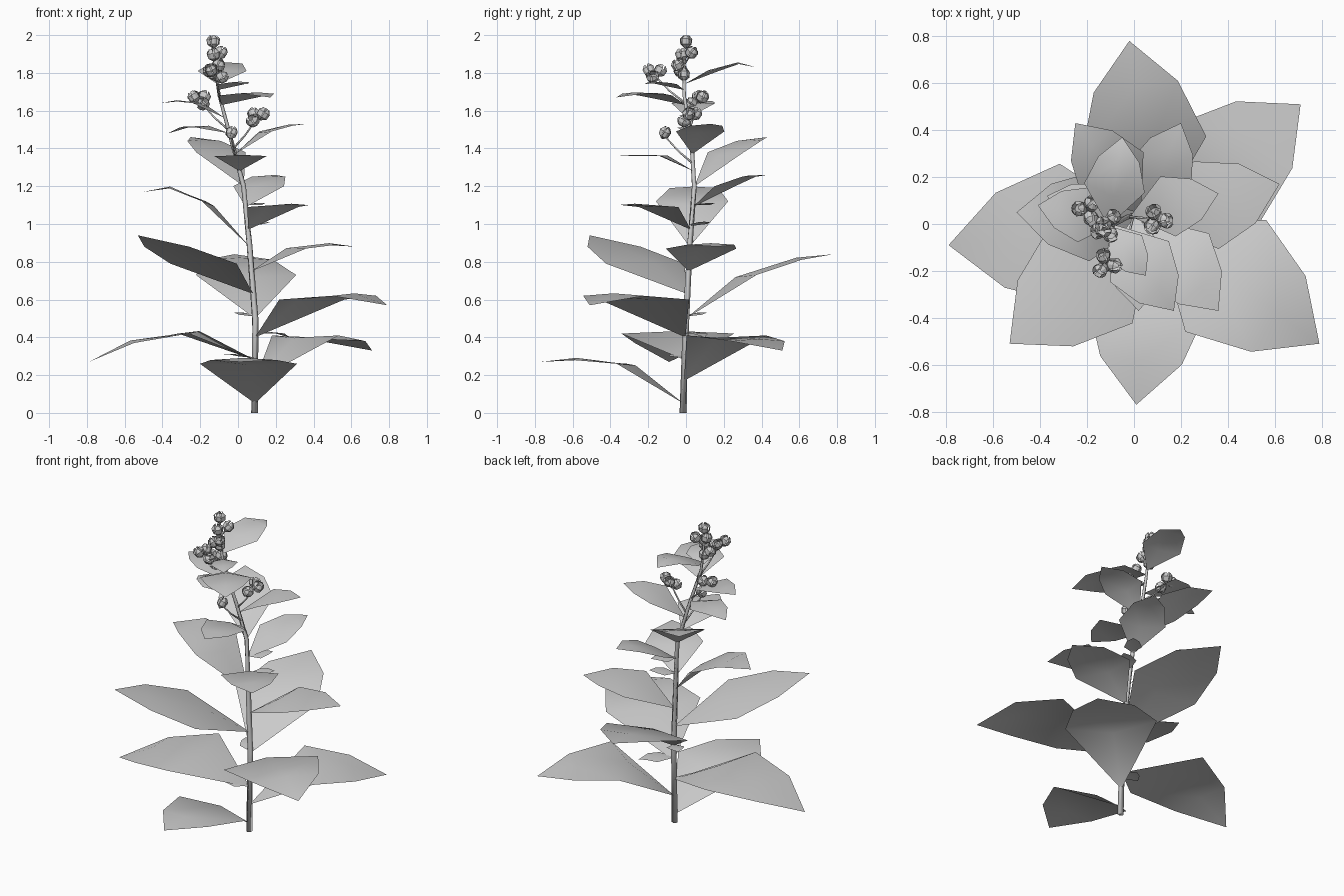
import bpy, bmesh, math, random
from mathutils import Vector

random.seed(4)
cube = bpy.data.objects.get("Cube")
if cube:
    bpy.data.objects.remove(cube)

grey = bpy.data.materials.new("pale grey")
grey.use_nodes = True
colour = (0.6, 0.6, 0.6, 1)
grey.diffuse_color = colour
grey.node_tree.nodes["Principled BSDF"].inputs["Base Color"].default_value = colour

# Centre line of the stem, bottom to top
STEM = [Vector(p) for p in (
    (0.09, -0.015, 0), (0.09, 0, 0.5), (0.06, 0.02, 0.9), (0.03, 0.045, 1.2),
    (-0.03, 0.03, 1.42), (-0.1, -0.01, 1.68), (-0.12, -0.01, 1.82), (-0.13, 0, 1.95))]


def stem_at(z):
    """Point on the stem at a given height."""
    for a, b in zip(STEM, STEM[1:]):
        if z <= b.z:
            return a.lerp(b, (z - a.z) / (b.z - a.z))
    return STEM[-1].copy()


def finish(name, bm, smooth=True):
    mesh = bpy.data.meshes.new(name)
    bm.to_mesh(mesh)
    bm.free()
    mesh.materials.append(grey)
    for poly in mesh.polygons:
        poly.use_smooth = smooth
    obj = bpy.data.objects.new(name, mesh)
    bpy.context.collection.objects.link(obj)


def tube(name, points, start, end, sides=5):
    """Tapered round stalk through the points."""
    bm = bmesh.new()
    rings = []
    for i, p in enumerate(points):
        before, after = points[max(i - 1, 0)], points[min(i + 1, len(points) - 1)]
        turn = (after - before).to_track_quat('Z', 'Y')
        radius = start + (end - start) * i / (len(points) - 1)
        rings.append([bm.verts.new(p + turn @ Vector((
            radius * math.cos(k * math.tau / sides),
            radius * math.sin(k * math.tau / sides), 0))) for k in range(sides)])
    for low, high in zip(rings, rings[1:]):
        for k in range(sides):
            n = (k + 1) % sides
            bm.faces.new((low[k], low[n], high[n], high[k]))
    bm.faces.new(rings[0][::-1])
    bm.faces.new(rings[-1])
    finish(name, bm)


def leaf(name, base_z, x, y, z, z_wide, z_outer):
    """Pointed blade: a wide row, a narrower outer row and a tip, arched over the midrib."""
    base, tip = stem_at(base_z), Vector((x, y, z))
    along = Vector((x - base.x, y - base.y, 0))
    size = along.length
    across = Vector((-along.y, along.x, 0))
    up = Vector((0, 0, size))
    wide_mid, outer_mid = base + along * 0.43, base + along * 0.75
    wide_mid.z, outer_mid.z = z_wide, z_outer
    bm = bmesh.new()
    root, point = bm.verts.new(base), bm.verts.new(tip)
    wide, outer = [[bm.verts.new(p) for p in (mid + across * w, rib, mid - across * w)]
                   for mid, rib, w in (
                       (wide_mid, base.lerp(wide_mid, 0.78) + up * 0.05, 0.34),
                       (outer_mid, outer_mid + up * 0.015, 0.23))]
    for i in range(2):
        bm.faces.new((root, wide[i + 1], wide[i]))
        bm.faces.new((wide[i], wide[i + 1], outer[i + 1], outer[i]))
        bm.faces.new((outer[i], outer[i + 1], point))
    finish(name, bm)


def bud(name, centre, lean, radius=0.036, petals=5):
    """Half-open flower of angular cupped petals of uneven size."""
    bm = bmesh.new()
    turn = lean.to_track_quat('Z', 'Y')
    spin = random.uniform(0, math.tau)
    profile = ((-1, 0.1, 0.5), (-0.4, 0.85, 0.6), (0.4, 0.95, 0.55), (0.95, 0.5, 0.35))
    for k in range(petals):
        middle = spin + k * math.tau / petals
        puff = random.uniform(0.85, 1.1)
        rows = []
        for height, reach, spread in profile:
            rows.append([bm.verts.new(centre + turn @ Vector((
                math.cos(middle + s * spread) * reach * puff,
                math.sin(middle + s * spread) * reach * puff, height)) * radius)
                for s in (-1, 0, 1)])
        for low, high in zip(rows, rows[1:]):
            for i in range(2):
                bm.faces.new((low[i], low[i + 1], high[i + 1], high[i]))
    finish(name, bm, smooth=False)


# Stem
tube("stem", STEM, 0.02, 0.005)

# Leaves: stem height, tip x y z, height of wide row, height of outer row
LARGE = [
    (0.05, 0.01, -0.77, 0.27, 0.26, 0.28),
    (0.17, 0.71, 0.51, 0.33, 0.41, 0.38),
    (0.28, -0.79, -0.09, 0.27, 0.42, 0.37),
    (0.40, 0.79, -0.51, 0.57, 0.6, 0.62),
    (0.50, -0.02, 0.78, 0.84, 0.73, 0.81),
    (0.63, -0.53, -0.51, 0.94, 0.79, 0.88),
    (0.75, 0.62, 0.17, 0.88, 0.87, 0.89),
    (0.88, -0.5, 0.05, 1.17, 1.12, 1.19),
    (0.97, 0.36, -0.37, 1.1, 1.09, 1.1),
    (1.09, 0.2, 0.43, 1.26, 1.2, 1.25)]
UPPER = [
    (1.2, -0.25, 0.43, 1.46, 1.38, 1.44),
    (1.28, 0.02, -0.37, 1.36, 1.36, 1.36),
    (1.37, 0.36, 0.13, 1.53, 1.49, 1.52),
    (1.48, -0.37, 0.12, 1.48, 1.51, 1.51),
    (1.56, -0.41, 0.08, 1.64, 1.64, 1.65),
    (1.63, 0.17, -0.37, 1.67, 1.68, 1.69),
    (1.74, -0.05, 0.37, 1.83, 1.81, 1.85),
    (1.71, 0.05, -0.22, 1.74, 1.74, 1.75)]
SMALL = [
    (0.29, -0.08, -0.06, 0.31, 0.3, 0.31),
    (0.42, 0.27, 0.1, 0.4, 0.42, 0.42),
    (0.51, -0.02, 0.11, 0.53, 0.52, 0.53),
    (0.99, 0.18, 0.12, 1.01, 1.0, 1.01),
    (1.1, 0.14, 0.16, 1.11, 1.1, 1.11)]
for kind, rows in (("large_leaf", LARGE), ("upper_leaf", UPPER), ("small_leaf", SMALL)):
    for number, row in enumerate(rows, 1):
        leaf(f"{kind}_{number}", *row)

# Side sprays: stem height and end of each flower stalk, with bud count and spread
SPRAYS = [
    (1.32, (-0.04, -0.12, 1.475), 1, 0.01),
    (1.4, (0.1, 0.02, 1.56), 3, 0.034),
    (1.5, (-0.2, 0.06, 1.65), 3, 0.034),
    (1.64, (-0.12, -0.17, 1.79), 3, 0.034)]
for number, (height, end, count, spread) in enumerate(SPRAYS, 1):
    start, end = stem_at(height), Vector(end)
    bend = start.lerp(end, 0.5) - Vector((0, 0, 0.01))
    tube(f"flower_stalk_{number}", [start, bend, end], 0.006, 0.004)
    for k in range(count):
        angle = k * math.tau / count + number
        side = Vector((math.cos(angle), math.sin(angle), 0.6 - k % 2))
        bud(f"spray_{number}_bud_{k + 1}", end + side * spread, side + Vector((0, 0, 1)))

# Buds at the top of the stem
CROWN = [(-0.13, 0, 1.965), (-0.09, 0.03, 1.905), (-0.13, -0.02, 1.895),
         (-0.1, -0.04, 1.84), (-0.15, -0.03, 1.81), (-0.12, -0.01, 1.79)]
for number, place in enumerate(CROWN, 1):
    place = Vector(place)
    stalk_foot = stem_at(place.z - 0.06)
    tube(f"crown_stalk_{number}", [stalk_foot, place], 0.005, 0.004)
    bud(f"crown_bud_{number}", place, place - stalk_foot)
